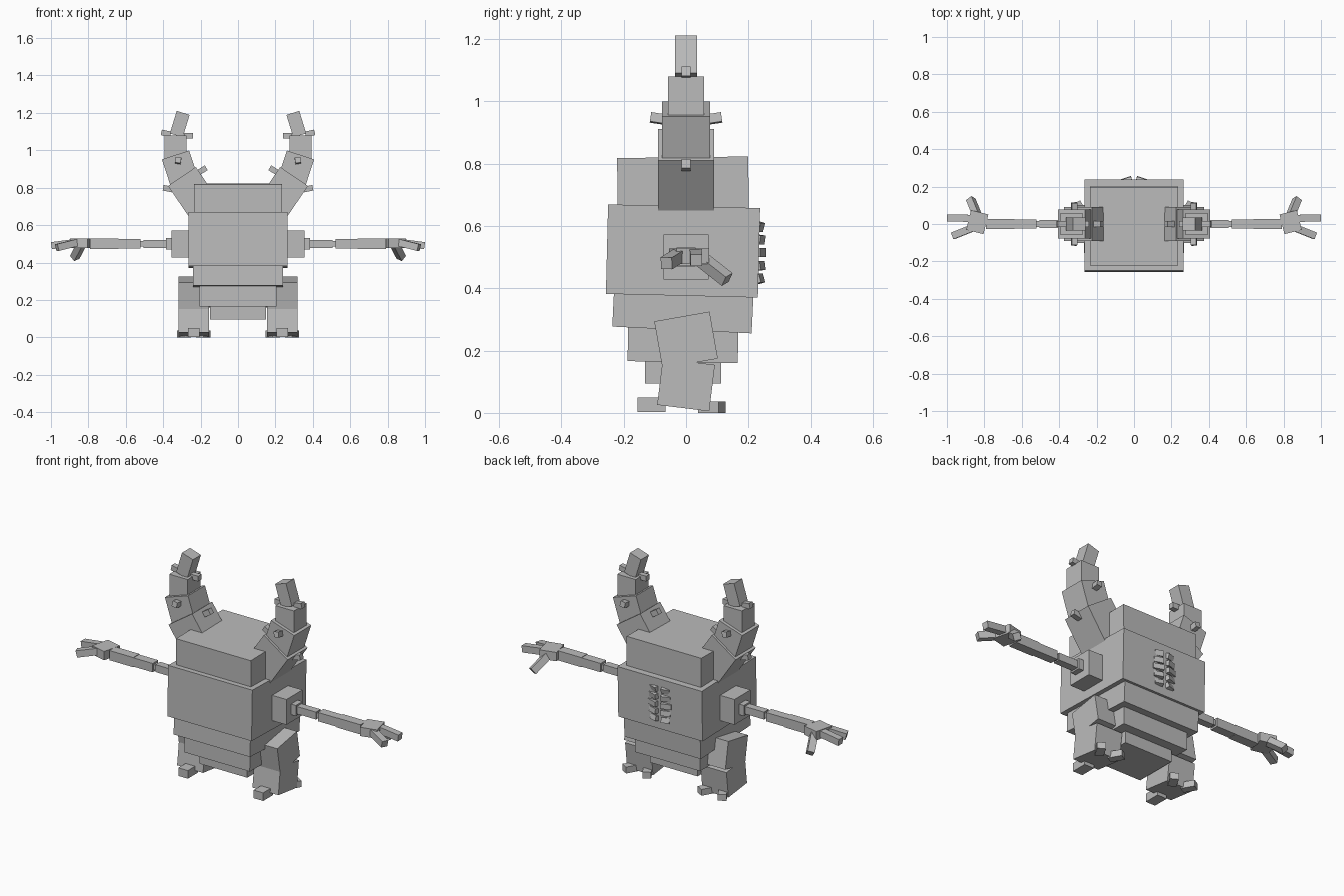
import bpy
from math import radians
from mathutils import Vector, Euler, Matrix

default_cube = bpy.data.objects.get("Cube")
if default_cube:
    bpy.data.objects.remove(default_cube, do_unlink=True)

grey = (.5, .5, .5, 1)
stone = bpy.data.materials.new("stone_grey")
stone.use_nodes = True
stone.diffuse_color = grey
stone.node_tree.nodes["Principled BSDF"].inputs["Base Color"].default_value = grey

SIDES = {"left": 1, "right": -1}


def block(name, centre, size, rotation):
    """Flat-shaded cuboid, the base of every part."""
    bpy.ops.mesh.primitive_cube_add(size=1)
    part = bpy.context.object
    part.name = name
    part.data.materials.append(stone)
    part.matrix_world = Matrix.LocRotScale(Vector(centre), rotation, Vector(size))


def tier(name, width, depth, bottom, top, lean):
    """Slab of the body, leaning by a few degrees."""
    block(name, (0, -.01, (bottom + top) / 2), (width, depth, top - bottom),
          Euler((radians(lean), 0, 0)).to_quaternion())


def box_pair(name, centre, size, pitch=0, yaw=0):
    """Mirrored cuboids, pitched about x and turned about z."""
    x, y, z = centre
    for side, sign in SIDES.items():
        rotation = Euler((radians(pitch), 0, radians(sign * yaw))).to_quaternion()
        block(f"{side}_{name}", (sign * x, y, z), size, rotation)


def bar_pair(name, start, end, thickness):
    """Mirrored square bars running from start to end."""
    for side, sign in SIDES.items():
        mirror = Vector((sign, 1, 1))
        a, b = Vector(start) * mirror, Vector(end) * mirror
        along = b - a
        rotation = Vector((sign, 0, 0)).rotation_difference(along)
        block(f"{side}_{name}", (a + b) / 2, (along.length, thickness, thickness), rotation)


# Stacked body
tier("head", width=.47, depth=.42, bottom=.64, top=.82, lean=.7)
tier("torso", width=.53, depth=.487, bottom=.376, top=.663, lean=-1.4)
tier("waist", width=.48, depth=.447, bottom=.266, top=.4, lean=-2.8)
tier("hips", width=.41, depth=.353, bottom=.163, top=.28, lean=-1)
tier("tail_base", width=.3, depth=.243, bottom=.095, top=.18, lean=0)

# Horns, bending outward and then in
bar_pair("horn_base", (.15, 0, .64), (.3, 0, .86), thickness=.18)
bar_pair("horn_lower", (.28, 0, .81), (.334, 0, .975), thickness=.153)
bar_pair("horn_upper", (.334, 0, .94), (.334, 0, 1.08), thickness=.116)
bar_pair("horn_tip", (.33, 0, 1.08), (.293, 0, 1.2), thickness=.072)

# Small studs on the horns
stud = .03
bar_pair("stud_base_outer", (.35, 0, .79), (.4, 0, .8), stud)
bar_pair("stud_base_inner", (.22, 0, .875), (.17, 0, .907), stud)
bar_pair("stud_upper_outer", (.36, 0, 1.085), (.41, 0, 1.096), stud)
bar_pair("stud_upper_inner", (.24, 0, 1.077), (.29, 0, 1.077), stud)
for place, facing in (("front", -1), ("back", 1)):
    bar_pair(f"stud_{place}", (.32, .06 * facing, .94), (.32, .114 * facing, .948), stud)

# Arms, each piece starting where the last one ends
reach = .26
for name, length, thickness in (("shoulder", .095, .144), ("shoulder_joint", .03, .06),
                                ("upper_arm", .12, .042), ("elbow", .015, .03),
                                ("forearm", .12, .05), ("wrist", .15, .055)):
    bar_pair(name, (reach, 0, .5), (reach + length, 0, .5), thickness)
    reach += length

# Hands with two fingers and a thumb
finger = .038
box_pair("hand", (.838, .01, .503), (.095, .108, .05), yaw=14)
bar_pair("back_finger", (.87, .03, .507), (.997, .033, .49), finger)
bar_pair("front_finger", (.86, -.02, .507), (.968, -.063, .48), finger)
bar_pair("thumb", (.835, .04, .5), (.873, .132, .428), finger)

# Legs, bent at the knee, with one toe in front and two splayed behind
leg = .237
box_pair("thigh", (leg, 0, .234), (.163, .18, .153), pitch=10)
box_pair("shin", (leg, 0, .09), (.163, .168, .15), pitch=-7)
box_pair("front_toe", (leg, -.11, .026), (.06, .09, .046))
for place, splay in (("outer", 1), ("inner", -1)):
    box_pair(f"{place}_back_toe", (leg + splay * .052, .083, .018), (.045, .075, .036),
             yaw=-30 * splay)

# Ribbed plates on the back, fanned in rows and longest at the middle
for row in range(-2, 3):
    bend = abs(row)
    length = .06 - .007 * bend
    box_pair(f"back_rib_row_{row}", (.012 + length / 2, .237 - .002 * bend, .514 + .042 * row),
             (length, .022, .029), pitch=-8 * row, yaw=-18)
